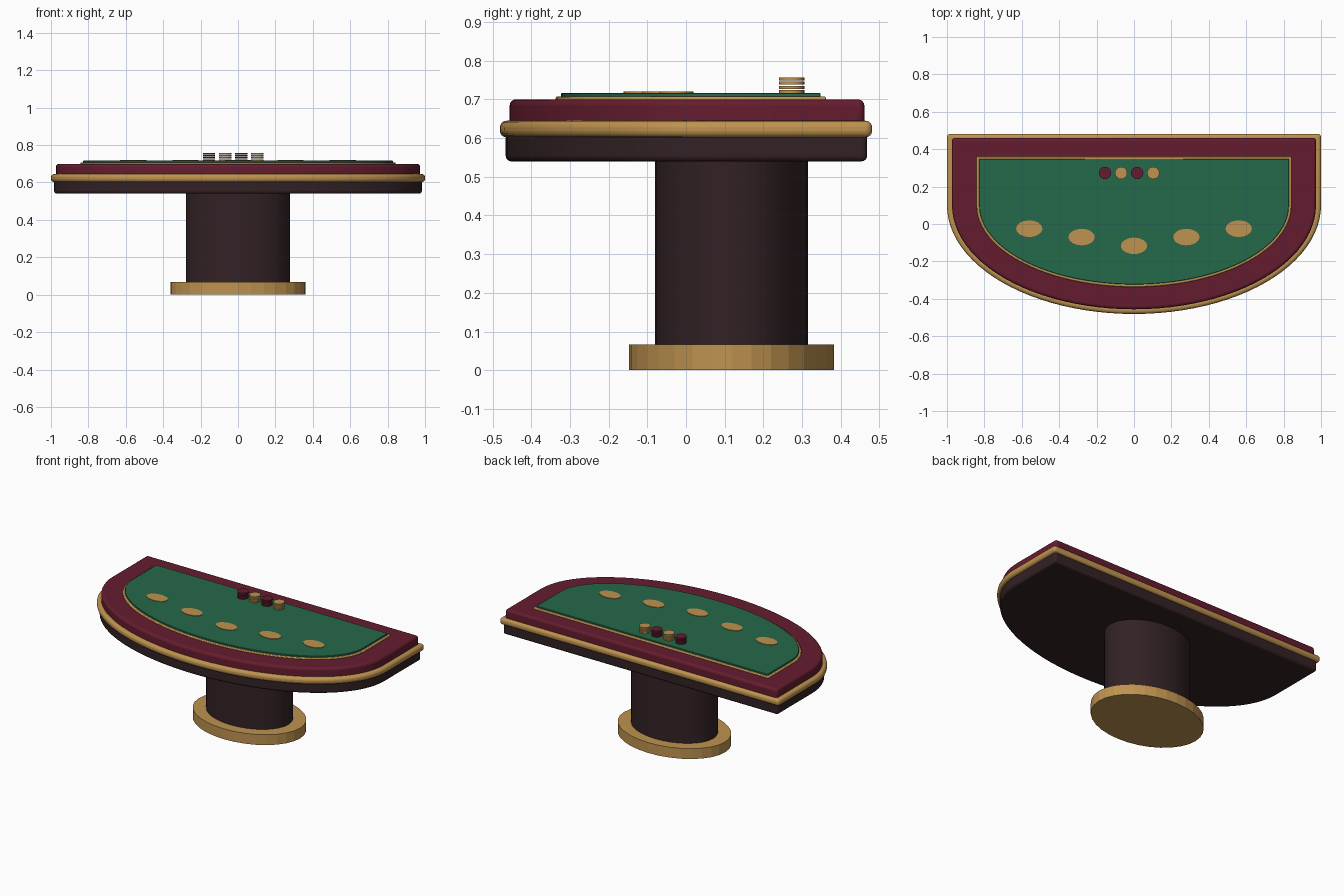
import bpy, bmesh, math

if "Cube" in bpy.data.objects:
    bpy.data.objects.remove(bpy.data.objects["Cube"])

def material(name, rgb):
    m = bpy.data.materials.new(name)
    m.diffuse_color = (*rgb, 1)
    m.use_nodes = True
    m.node_tree.nodes["Principled BSDF"].inputs["Base Color"].default_value = m.diffuse_color
    return m

WOOD = material("dark_wood", (0.033, 0.016, 0.018))
BRASS = material("brass", (0.52, 0.29, 0.08))
LEATHER = material("red_leather", (0.13, 0.012, 0.028))
FELT = material("green_felt", (0.018, 0.14, 0.07))

def finish(ob, mat, bevel=0, segments=4, smooth=True):
    ob.data.materials.append(mat)
    if bevel:
        b = ob.modifiers.new("bevel", "BEVEL")
        b.width, b.segments = bevel, segments
        b.limit_method, b.angle_limit = "ANGLE", math.radians(40)
        b.use_clamp_overlap = False
    if smooth:
        bpy.ops.object.select_all(action="DESELECT")
        ob.select_set(True)
        bpy.context.view_layer.objects.active = ob
        bpy.ops.object.shade_smooth_by_angle(angle=math.radians(30))
    return ob

def d_slab(name, half_w, front, back, z0, z1, mat, bevel, segments=4, mid=0.10, n=48):
    """D-shaped slab: straight back and sides, half-elliptical front."""
    pts = [(half_w, back), (-half_w, back)]
    for i in range(n + 1):
        a = math.pi + math.pi * i / n
        pts.append((half_w * math.cos(a), mid + (mid - front) * math.sin(a)))
    bm = bmesh.new()
    face = bm.faces.new([bm.verts.new((x, y, z0)) for x, y in pts])
    top = bmesh.ops.extrude_face_region(bm, geom=[face])["geom"]
    bmesh.ops.translate(bm, vec=(0, 0, z1 - z0),
                        verts=[v for v in top if isinstance(v, bmesh.types.BMVert)])
    bmesh.ops.recalc_face_normals(bm, faces=bm.faces)
    me = bpy.data.meshes.new(name)
    bm.to_mesh(me)
    bm.free()
    ob = bpy.data.objects.new(name, me)
    bpy.context.collection.objects.link(ob)
    return finish(ob, mat, bevel, segments)

def disc(name, x, y, z0, z1, rx, ry, mat, sides=32, smooth=False):
    bpy.ops.mesh.primitive_cylinder_add(vertices=sides, radius=1, depth=z1 - z0,
                                        location=(x, y, (z0 + z1) / 2))
    ob = bpy.context.object
    ob.name = name
    ob.scale = (rx, ry, 1)
    return finish(ob, mat, smooth=smooth)

# Oval foot and pedestal
disc("foot", 0, 0.118, 0, 0.067, 0.362, 0.265, BRASS)
disc("pedestal", 0, 0.118, 0.06, 0.545, 0.278, 0.198, WOOD, smooth=True)

# Table top layers
d_slab("wood_apron", 0.983, -0.466, 0.468, 0.54, 0.615, WOOD, 0.014)
d_slab("brass_band", 1.0, -0.481, 0.481, 0.602, 0.645, BRASS, 0.017)
d_slab("padded_rail", 0.973, -0.456, 0.461, 0.63, 0.70, LEATHER, 0.016)
d_slab("felt_trim", 0.842, -0.337, 0.362, 0.69, 0.708, BRASS, 0.005, 2)
d_slab("felt", 0.828, -0.323, 0.348, 0.70, 0.717, FELT, 0.002, 1)

# Betting spots
for i, (x, y) in enumerate([(-0.56, -0.025), (-0.28, -0.07), (0, -0.117),
                            (0.28, -0.07), (0.56, -0.025)]):
    disc(f"betting_spot_{i + 1}", x, y, 0.712, 0.72, 0.07, 0.044, BRASS)

# Chip stacks, separated by thin gaps
for s in range(4):
    for c in range(4):
        z = 0.716 + c * 0.011
        disc(f"chip_{s + 1}_{c + 1}", -0.155 + 0.086 * s, 0.273, z, z + 0.008,
             0.033, 0.033, BRASS if s % 2 else LEATHER, 24)
